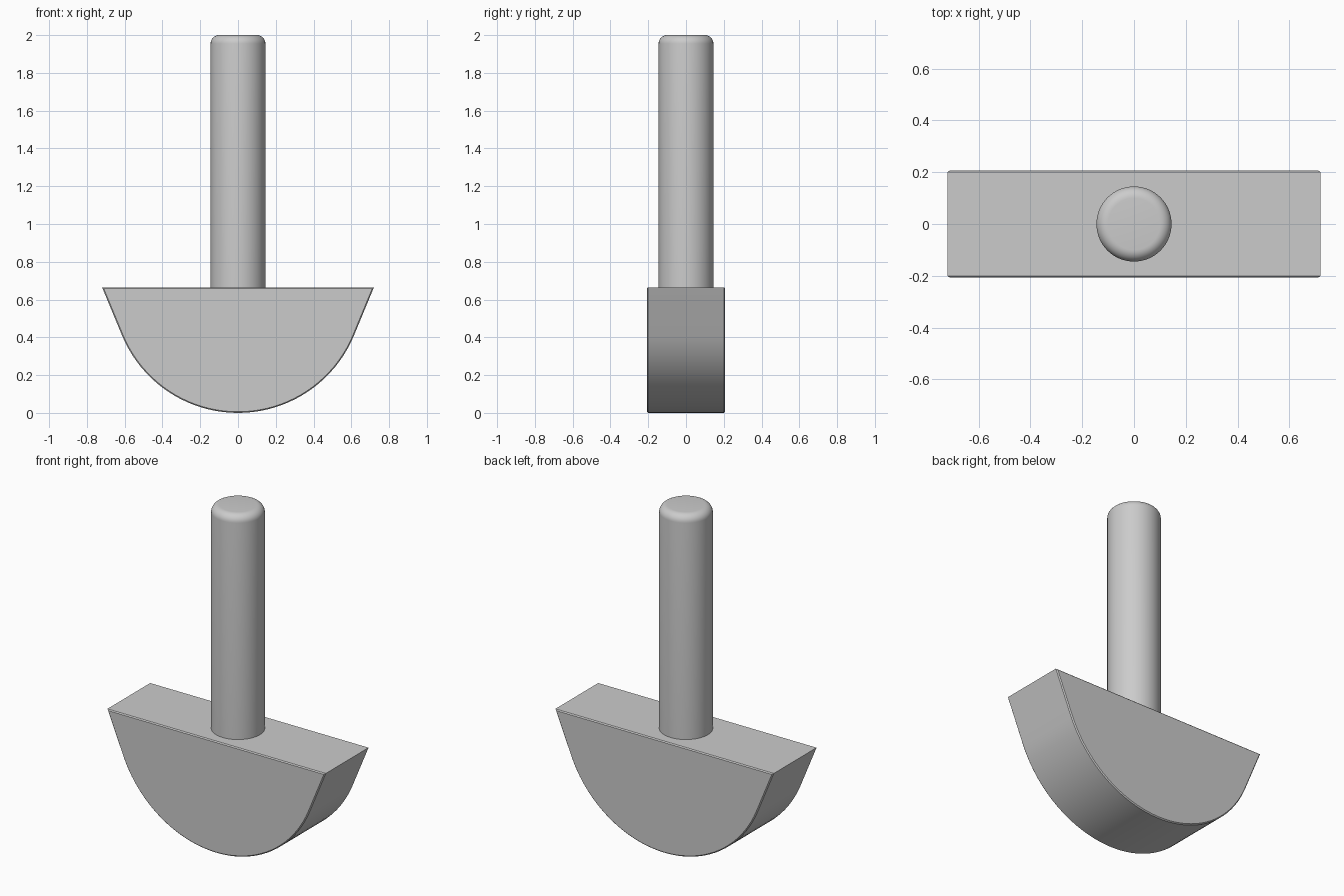
import bpy, bmesh, math

cube = bpy.data.objects.get("Cube")
if cube:
    bpy.data.objects.remove(cube, do_unlink=True)

RADIUS, HALF_DEPTH = 0.665, 0.207
ROD_RADIUS, ROD_TOP, ROUNDING = 0.145, 2.0, 0.045

grey = bpy.data.materials.new("plain grey")
grey.use_nodes = True
colour = (0.6, 0.6, 0.6, 1)
grey.diffuse_color = colour
grey.node_tree.nodes["Principled BSDF"].inputs["Base Color"].default_value = colour


def finish(name, bm, angle):
    bmesh.ops.recalc_face_normals(bm, faces=bm.faces)
    mesh = bpy.data.meshes.new(name)
    bm.to_mesh(mesh)
    bm.free()
    mesh.materials.append(grey)
    obj = bpy.data.objects.new(name, mesh)
    bpy.context.collection.objects.link(obj)
    bpy.ops.object.select_all(action="DESELECT")
    obj.select_set(True)
    bpy.context.view_layer.objects.active = obj
    bpy.ops.object.shade_smooth_by_angle(angle=math.radians(angle))


# Rocker base: arc with straight tangent flanks, extruded in depth
slope = math.radians(22.5)
corner = RADIUS / math.cos(slope)
steps = 40
profile = [(-corner, RADIUS)]
for i in range(steps + 1):
    a = math.pi + slope + (math.pi - 2 * slope) * i / steps
    profile.append((RADIUS * math.cos(a), RADIUS + RADIUS * math.sin(a)))
profile.append((corner, RADIUS))

bm = bmesh.new()
face = bm.faces.new([bm.verts.new((x, -HALF_DEPTH, z)) for x, z in profile])
grown = bmesh.ops.extrude_face_region(bm, geom=[face])["geom"]
new_verts = [g for g in grown if isinstance(g, bmesh.types.BMVert)]
bmesh.ops.translate(bm, verts=new_verts, vec=(0, 2 * HALF_DEPTH, 0))
# Fine chamfer around the front and back outlines
rims = [e for e in bm.edges if abs(e.verts[0].co.y - e.verts[1].co.y) < 0.001]
bmesh.ops.bevel(bm, geom=rims, offset=0.006, segments=1, affect="EDGES")
finish("rocker_base", bm, 20)

# Rod with a rounded top edge, turned around the z axis
outline = [(0, RADIUS - 0.02), (ROD_RADIUS, RADIUS - 0.02)]
for i in range(9):
    a = math.pi / 2 * i / 8
    outline.append((ROD_RADIUS - ROUNDING + ROUNDING * math.cos(a),
                    ROD_TOP - ROUNDING + ROUNDING * math.sin(a)))
outline.append((0, ROD_TOP))

bm = bmesh.new()
verts = [bm.verts.new((r, 0, z)) for r, z in outline]
edges = [bm.edges.new(pair) for pair in zip(verts, verts[1:])]
bmesh.ops.spin(bm, geom=verts + edges, axis=(0, 0, 1), cent=(0, 0, 0),
               angle=2 * math.pi, steps=64)
bmesh.ops.remove_doubles(bm, verts=bm.verts, dist=0.0005)
finish("handle_rod", bm, 30)
